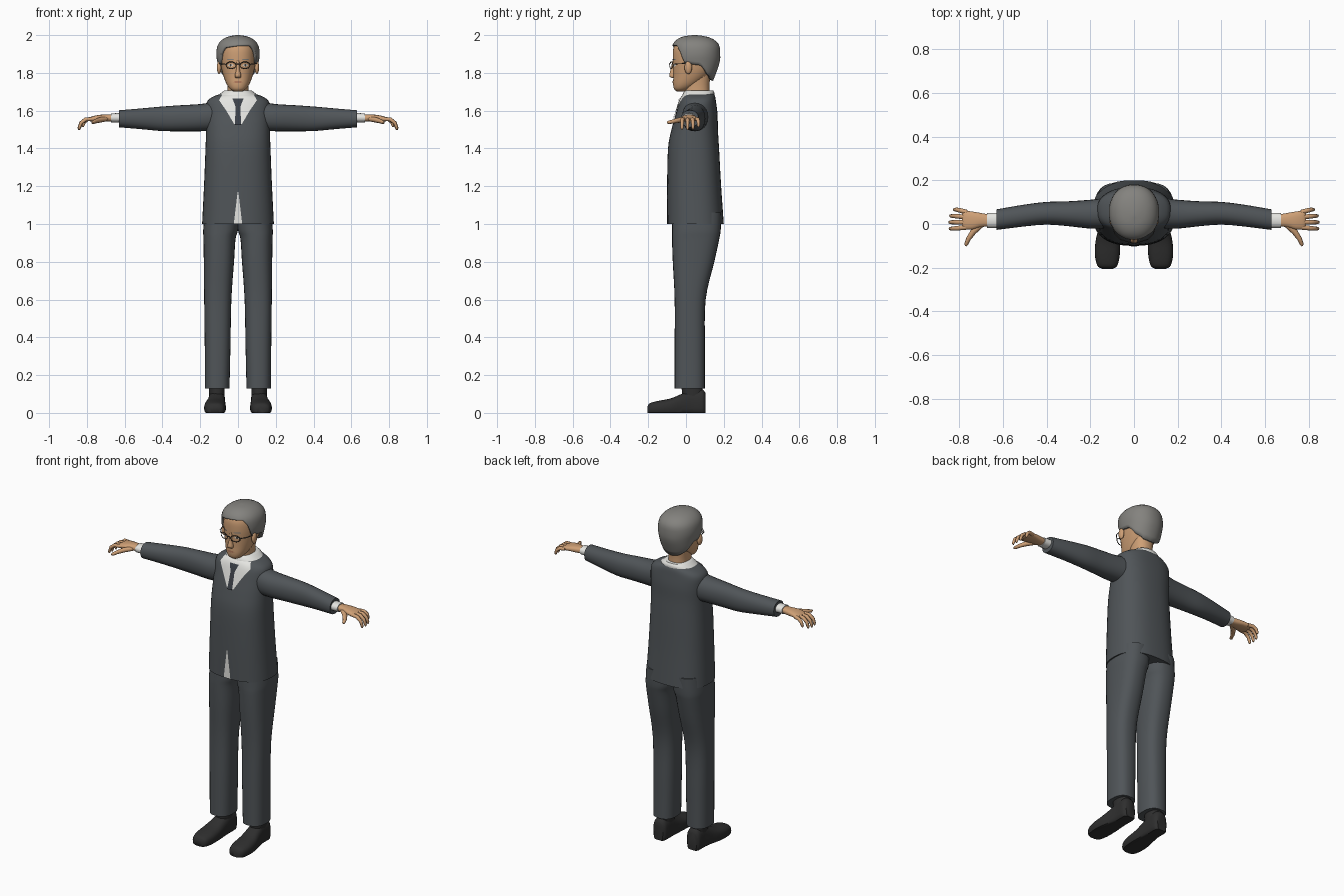
import bpy, bmesh, math
from mathutils import Vector

cube = bpy.data.objects.get("Cube")
if cube:
    bpy.data.objects.remove(cube, do_unlink=True)


def material(name, *rgb):
    m = bpy.data.materials.new(name)
    m.use_nodes = True
    m.diffuse_color = (*rgb, 1)
    bsdf = next(n for n in m.node_tree.nodes if n.type == "BSDF_PRINCIPLED")
    bsdf.inputs["Base Color"].default_value = (*rgb, 1)
    bsdf.inputs["Roughness"].default_value = 0.8
    return m


SUIT = material("charcoal suit", .08, .09, .098)
SHIRT = material("white shirt", .78, .78, .75)
TIE = material("dark tie", .045, .052, .064)
SKIN = material("skin", .62, .35, .18)
LIPS = material("lips", .45, .2, .11)
HAIR = material("grey hair", .23, .225, .21)
SHOE = material("black leather", .028, .028, .028)
FRAME = material("glasses metal", .06, .055, .05)


def finish(name, bm, mat, angle=45):
    bmesh.ops.recalc_face_normals(bm, faces=bm.faces[:])
    me = bpy.data.meshes.new(name)
    bm.to_mesh(me)
    bm.free()
    me.materials.append(mat)
    me.shade_smooth()
    me.set_sharp_from_angle(angle=math.radians(angle))
    ob = bpy.data.objects.new(name, me)
    bpy.context.collection.objects.link(ob)
    return ob


def refine(rows, k=4):
    """Smooth spline through the section rows."""
    rows = [Vector(r) for r in rows]
    out = []
    for i in range(len(rows) - 1):
        a, b = rows[i], rows[i + 1]
        ta = (b - rows[i - 1]) / 2 if i else b - a
        tb = (rows[i + 2] - a) / 2 if i + 2 < len(rows) else b - a
        for j in range(k):
            t = j / k
            h = t * t * (3 - 2 * t)
            out.append(a * (1 - h) + b * h + ta * (t * (1 - t) ** 2) - tb * (t * t * (1 - t)))
    return out + [rows[-1]]


def section(rows, pos):
    """Section of refined rows at one position."""
    for a, b in zip(rows, rows[1:]):
        if pos <= b[0]:
            return a.lerp(b, max(0, (pos - a[0]) / (b[0] - a[0])))
    return rows[-1]


def oval(angle, p):
    c, s = math.cos(angle), math.sin(angle)
    return (math.copysign(abs(c) ** (2 / p), c), math.copysign(abs(s) ** (2 / p), s))


def skin_grid(bm, rings, closed=True, caps=True):
    vs = [[bm.verts.new(co) for co in r] for r in rings]
    n = len(vs[0])
    for a, b in zip(vs, vs[1:]):
        for i in range(n if closed else n - 1):
            j = (i + 1) % n
            bm.faces.new((a[i], a[j], b[j], b[i]))
    if closed and caps:
        bm.faces.new(vs[0])
        bm.faces.new(vs[-1])


def loft(name, rows, mat, axis="z", p=2.3, n=28, side=1, floor=False):
    """Rows are (position, centre u, centre v, radius u, radius v) along an axis."""
    rings = []
    for pos, cu, cv, ru, rv in rows:
        ring = []
        for i in range(n):
            c, s = oval(math.tau * i / n, p)
            u, v = cu + ru * c, cv + rv * s
            co = {"x": (pos, u, v), "y": (u, pos, v), "z": (u, v, pos)}[axis]
            ring.append((co[0] * side, co[1], max(0, co[2]) if floor else co[2]))
        rings.append(ring)
    bm = bmesh.new()
    skin_grid(bm, rings)
    return finish(name, bm, mat)


def panel(name, rows, body, mat, p, lift=.004, side=1):
    """Thin plate lying on the front of a lofted body; rows are (z, x0, x1)."""
    rings = []
    for a, b in zip(rows, rows[1:]):
        for j in range(7):
            z, x0, x1 = Vector(a).lerp(Vector(b), j / 6)
            _, _, cy, rx, ry = section(body, z)
            ring = []
            for k in range(9):
                x = x0 + (x1 - x0) * k / 8
                y = cy - ry * max(0, 1 - abs(x / rx) ** p) ** (1 / p)
                ring.append((x * side, y - lift, z))
            rings.append(ring)
    bm = bmesh.new()
    skin_grid(bm, rings, closed=False)
    bmesh.ops.remove_doubles(bm, verts=bm.verts[:], dist=1e-5)
    return finish(name, bm, mat)


def tube(name, pts, radii, mat, cyclic=False):
    cu = bpy.data.curves.new(name, "CURVE")
    cu.dimensions = "3D"
    cu.bevel_depth, cu.bevel_resolution = 1, 2
    cu.use_fill_caps = True
    sp = cu.splines.new("POLY")
    sp.points.add(len(pts) - 1)
    for pt, co, r in zip(sp.points, pts, radii):
        pt.co, pt.radius = (*co, 1), r
    sp.use_cyclic_u, sp.use_smooth = cyclic, True
    cu.materials.append(mat)
    bpy.context.collection.objects.link(bpy.data.objects.new(name, cu))


# Jacket body with shirt front, tie and front opening
torso = refine([(1.0, 0, .05, .19, .15), (1.2, 0, .043, .18, .143), (1.4, 0, .04, .172, .135),
                (1.5, 0, .046, .169, .123), (1.58, 0, .056, .169, .111), (1.645, 0, .062, .165, .097),
                (1.675, 0, .067, .13, .087), (1.69, 0, .072, .085, .075)])
loft("jacket", torso, SUIT, p=2.5, n=40)
panel("shirt_front", [(1.53, -.021, .021), (1.6, -.062, .062), (1.655, -.1, .1), (1.683, -.085, .085)],
      torso, SHIRT, 2.5, .005)
panel("tie", [(1.525, -.016, .016), (1.62, -.013, .013), (1.635, -.018, .018), (1.665, -.03, .03)],
      torso, TIE, 2.5, .009)
panel("jacket_opening", [(1.003, -.022, .022), (1.17, -.002, .002)], torso, SHIRT, 2.5)
loft("collar", refine([(1.645, 0, .062, .118, .083), (1.675, 0, .064, .11, .085),
                       (1.695, 0, .068, .088, .082), (1.708, 0, .07, .07, .073)]), SHIRT)

# Neck and head
loft("neck", refine([(1.64, 0, .062, .06, .068), (1.72, 0, .058, .056, .066),
                     (1.8, 0, .06, .062, .07)]), SKIN)
head = refine([(1.702, 0, -.03, .022, .02), (1.715, 0, -.02, .042, .043), (1.74, 0, 0, .06, .068),
               (1.78, 0, .025, .076, .092), (1.83, 0, .045, .089, .113), (1.88, 0, .05, .095, .12),
               (1.93, 0, .05, .092, .117), (1.965, 0, .05, .075, .098), (1.985, 0, .05, .04, .06)])
loft("head", head, SKIN, p=2.2, n=36)
loft("nose", refine([(1.772, 0, -.064, .011, .009), (1.784, 0, -.069, .017, .02),
                     (1.82, 0, -.065, .009, .016), (1.865, 0, -.064, .007, .008)]), SKIN, n=14)
panel("mouth", [(1.746, -.012, .012), (1.751, -.025, .025), (1.757, -.014, .014)], head, LIPS, 2.2, .003)

# Hair cap whose lower edge follows the hairline
hair = refine([(1.75, 0, .075, .07, .065), (1.8, 0, .065, .097, .095), (1.86, 0, .055, .11, .124),
               (1.9, 0, .054, .115, .127), (1.945, 0, .052, .108, .124), (1.975, 0, .05, .085, .1),
               (1.993, 0, .047, .05, .06), (2.0, 0, .045, .008, .01)])
hairline = [Vector(v) for v in [(0, 1.945), (38, 1.94), (52, 1.9), (60, 1.845), (70, 1.845),
                                (98, 1.84), (120, 1.79), (150, 1.762), (180, 1.757)]]
rings = []
for t in range(15):
    ring = []
    for i in range(72):
        a = math.tau * i / 72
        deg = math.degrees(min(a, math.tau - a))
        low = section(hairline, deg)[1] + .012 * math.sin(a) * max(0, math.cos(a))
        z = low + (2.0 - low) * (1 - (1 - t / 14) ** 1.6)
        _, _, cy, rx, ry = section(hair, z)
        s, c = oval(a, 2.15)[::-1]
        ring.append((rx * s, cy - ry * c, z))
    rings.append(ring)
bm = bmesh.new()
skin_grid(bm, rings, caps=False)
bm.faces.new([v for v in list(bm.verts)[-72:]])
cap = finish("hair", bm, HAIR)
shell = cap.modifiers.new("thickness", "SOLIDIFY")
shell.thickness, shell.offset = .018, -1

for s, label in ((1, "left_"), (-1, "right_")):
    # Facial features
    bm = bmesh.new()
    bmesh.ops.create_uvsphere(bm, u_segments=14, v_segments=10, radius=1)
    bmesh.ops.scale(bm, vec=(.012, .02, .034), verts=bm.verts)
    bmesh.ops.translate(bm, vec=(.1 * s, .012, 1.828), verts=bm.verts)
    finish(label + "ear", bm, SKIN)
    panel(label + "eye", [(1.835, .033, .045), (1.841, .024, .054), (1.847, .034, .046)],
          head, SHIRT, 2.2, .003, s)
    panel(label + "iris", [(1.835, .036, .042), (1.841, .033, .045), (1.847, .036, .042)],
          head, FRAME, 2.2, .005, s)
    panel(label + "eyebrow", [(1.868, .02, .058), (1.874, .025, .055)], head, HAIR, 2.2, .004, s)

    # Glasses
    rim = [(s * (.037 + .026 * math.cos(a)), -.078 + .008 * math.cos(a), 1.84 + .018 * math.sin(a))
           for a in (math.tau * i / 20 for i in range(20))]
    tube(label + "glasses_rim", rim, [.0022] * 20, FRAME, True)
    tube(label + "glasses_temple", [(s * .063, -.07, 1.845), (s * .088, -.045, 1.848),
                                    (s * .104, .015, 1.85)], [.0022] * 3, FRAME)

    # Sleeve, cuff and hand
    loft(label + "sleeve", refine([(.12, .05, 1.57, .07, .078), (.2, .045, 1.563, .066, .072),
                                   (.3, .047, 1.56, .057, .069), (.4, .049, 1.557, .052, .065),
                                   (.5, .039, 1.557, .05, .056), (.63, .02, 1.557, .047, .045)]),
         SUIT, "x", 2.2, 24, s)
    loft(label + "cuff", [(.61, .017, 1.562, .035, .025), (.672, .016, 1.562, .034, .024)],
         SHIRT, "x", 2.2, 20, s)
    loft(label + "palm", refine([(.65, .015, 1.562, .026, .018), (.7, .018, 1.561, .032, .019),
                                 (.74, .016, 1.56, .041, .017), (.775, .018, 1.556, .042, .013),
                                 (.787, .018, 1.553, .034, .008)]), SKIN, "x", 2.4, 20, s)
    for i, finger in enumerate(("index", "middle", "ring", "little")):
        y, reach = -.015 + .023 * i, (.98, 1, .95, .72)[i]
        path = [(.765, 0, 1.556), (.807, .004, 1.554), (.832, .006, 1.535), (.842, .006, 1.508),
                (.842, .006, 1.498)]
        tube(label + finger + "_finger",
             [(s * (.765 + (x - .765) * reach), y + dy * (i - 1), 1.556 + (z - 1.556) * reach)
              for x, dy, z in path], (.011, .0105, .0095, .008, .004), SKIN)
    tube(label + "thumb", [(s * .695, 0, 1.557), (s * .735, -.035, 1.55), (s * .757, -.067, 1.543),
                           (s * .768, -.092, 1.538), (s * .77, -.101, 1.537)],
         (.013, .014, .011, .009, .004), SKIN)

    # Trouser leg and shoe
    loft(label + "trouser_leg", refine([(.13, .11, .02, .065, .08), (.35, .108, .02, .068, .08),
                                        (.6, .107, .022, .072, .082), (.8, .101, .04, .08, .11),
                                        (.92, .098, .051, .085, .125), (.97, .092, .055, .092, .129),
                                        (1.06, .088, .057, .088, .13)]), SUIT, p=2.5, side=s)
    loft(label + "shoe", refine([(-.205, .122, .015, .025, .018), (-.19, .122, .02, .046, .032),
                                 (-.14, .122, .025, .057, .04), (-.08, .12, .03, .056, .047),
                                 (-.02, .115, .04, .048, .062), (.03, .112, .05, .044, .075),
                                 (.085, .112, .05, .043, .075), (.103, .112, .045, .03, .06)]),
         SHOE, "y", 2.6, 24, s, True)
    loft(label + "sock", [(.08, .112, .035, .04, .055), (.17, .112, .03, .042, .055)], SHOE, side=s)

tube("glasses_bridge", [(-.012, -.086, 1.845), (0, -.088, 1.848), (.012, -.086, 1.845)],
     [.0022] * 3, FRAME)
